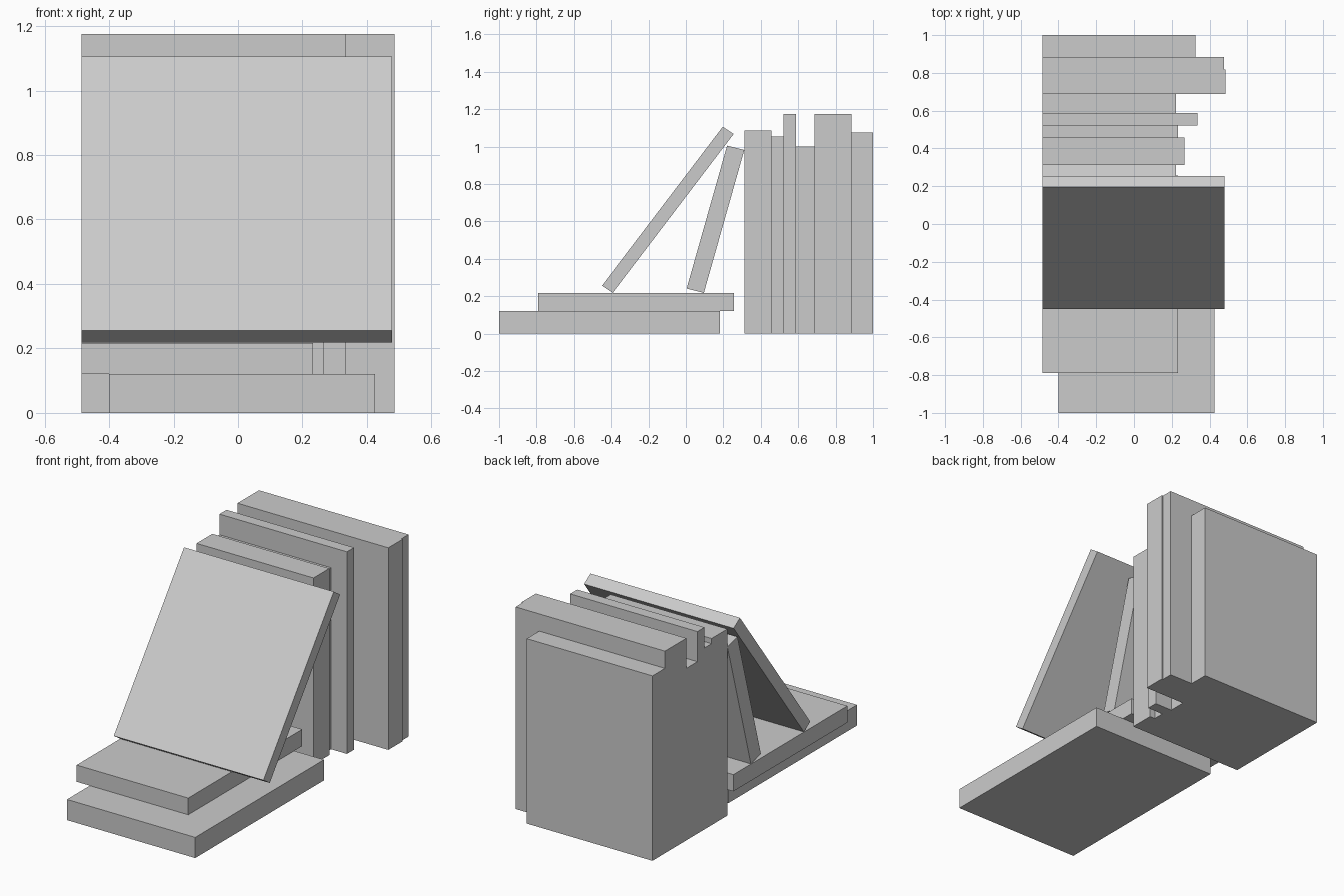
import bpy, bmesh

if "Cube" in bpy.data.objects:
    bpy.data.objects.remove(bpy.data.objects["Cube"])

LEFT = -0.485  # shared plane the spines are lined up against


def book(name, profile, x0, x1):
    """Extrude a four-corner (y, z) profile along x."""
    bm = bmesh.new()
    face = bm.faces.new([bm.verts.new((x0, y, z)) for y, z in profile])
    ext = bmesh.ops.extrude_face_region(bm, geom=[face])
    verts = [g for g in ext["geom"] if isinstance(g, bmesh.types.BMVert)]
    bmesh.ops.translate(bm, verts=verts, vec=(x1 - x0, 0, 0))
    bmesh.ops.recalc_face_normals(bm, faces=bm.faces)
    mesh = bpy.data.meshes.new(name)
    bm.to_mesh(mesh)
    bm.free()
    obj = bpy.data.objects.new(name, mesh)
    bpy.context.collection.objects.link(obj)
    return obj


def rect(y0, y1, z0, z1):
    return [(y0, z0), (y1, z0), (y1, z1), (y0, z1)]


# Two books lying flat
book("flat_book_bottom", rect(-1.0, 0.183, 0, 0.12), -0.40, 0.425)
book("flat_book_top", rect(-0.79, 0.257, 0.12, 0.217), LEFT, 0.233)

# Row of upright books: (thickness end y, height, right x)
y = 0.312
row = [(0.457, 1.085, 0.267), (0.522, 1.055, 0.233), (0.587, 1.175, 0.335),
       (0.688, 1.0, 0.223), (0.818, 1.175, 0.485), (0.885, 1.175, 0.477),
       (1.0, 1.075, 0.325)]
for i, (y_end, height, right) in enumerate(row, 1):
    book(f"upright_book_{i}", rect(y, y_end, 0, height), LEFT, right)
    y = y_end

# Two books leaning against the row
book("leaning_book_steep",
     [(0.004, 0.241), (0.096, 0.218), (0.312, 0.982), (0.22, 1.005)], LEFT, 0.223)
book("leaning_book_shallow",
     [(-0.449, 0.256), (-0.391, 0.218), (0.255, 1.067), (0.197, 1.106)], LEFT, 0.478)
